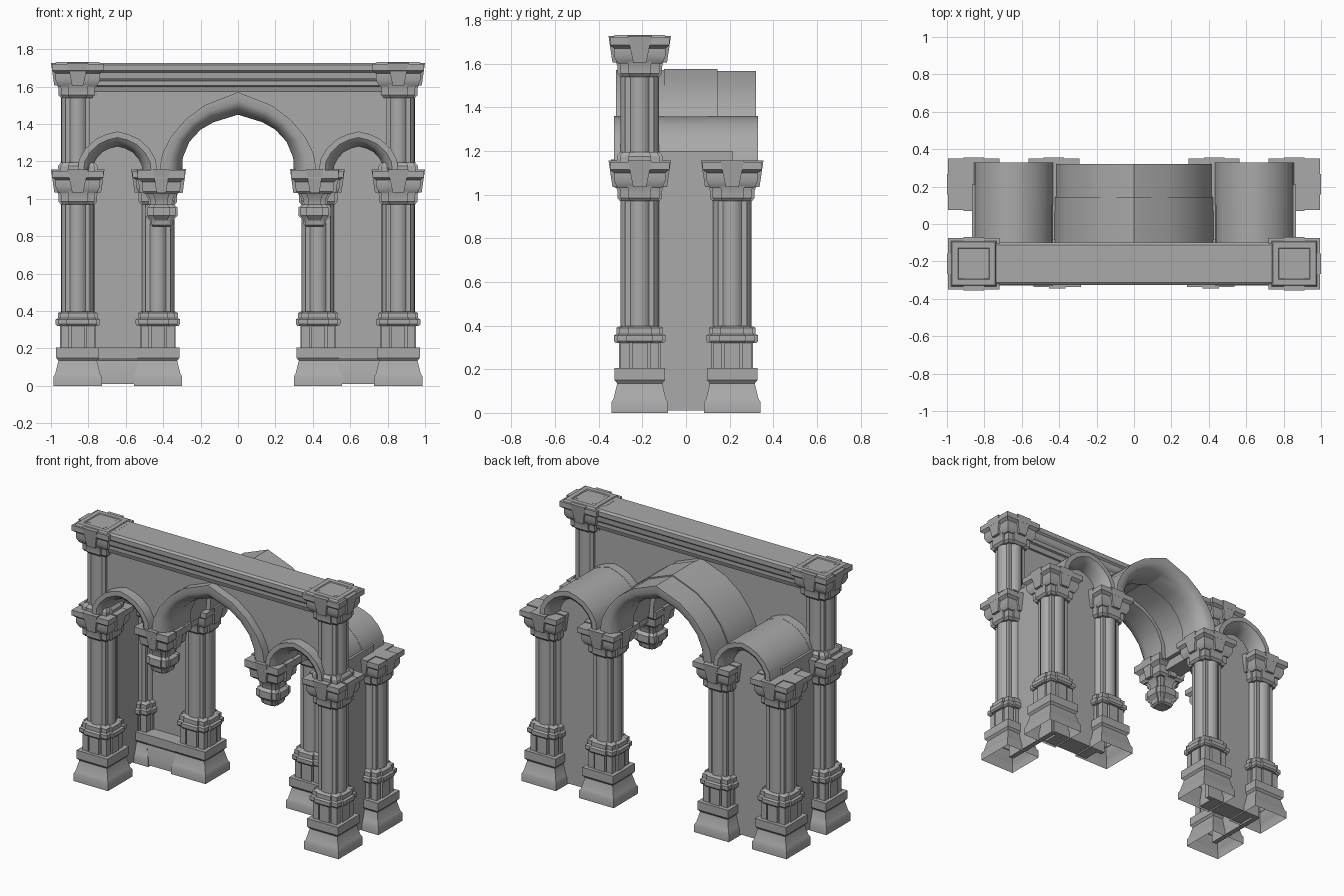
import bpy, bmesh, math
from mathutils import Vector

cube = bpy.data.objects.get("Cube")
if cube:
    bpy.data.objects.remove(cube, do_unlink=True)

stone = bpy.data.materials.new("grey_stone")
stone.use_nodes = True
GREY = (0.4, 0.4, 0.4, 1)
stone.diffuse_color = GREY
stone.node_tree.nodes["Principled BSDF"].inputs["Base Color"].default_value = GREY
parts = []


def skin(name, rings, bottom=True, top=True, loop=False):
    """Join equal rings of points with quads and cap the two ends."""
    bm = bmesh.new()
    vs = [[bm.verts.new(p) for p in ring] for ring in rings]
    n = len(rings[0])
    for a, b in zip(vs, vs[1:]):
        for i in range(n):
            j = (i + 1) % n
            bm.faces.new((a[i], a[j], b[j], b[i]))
    if bottom:
        bm.faces.new(vs[0][::-1])
    if top:
        bm.faces.new(vs[-1])
    bmesh.ops.recalc_face_normals(bm, faces=bm.faces)
    me = bpy.data.meshes.new(name)
    bm.to_mesh(me)
    bm.free()
    me.materials.append(stone)
    ob = bpy.data.objects.new(name, me)
    bpy.context.collection.objects.link(ob)
    parts.append(ob)
    return ob


def quarter_turns(pts):
    out = []
    for k in range(4):
        c, s = [(1, 0), (0, 1), (-1, 0), (0, -1)][k]
        out += [(x * c - y * s, x * s + y * c) for x, y in pts]
    return out


# Plans of unit half-width
SQUARE = quarter_turns([(1, 1)])
CROSS = quarter_turns([(1, -.5), (1, .5), (.87, .5), (.87, .87), (.5, .87)])
LOBED = quarter_turns([(.5 + .5 * math.cos(a), .55 * math.sin(a))
                       for a in [math.radians(d) for d in range(-60, 61, 20)]] + [(.75, .75)])


def loft(name, plan, levels, at, **caps):
    x, y, z = at
    return skin(name, [[(x + px * h, y + py * h, z + lz) for px, py in plan]
                       for h, lz in levels], **caps)


def block(name, lo, hi):
    (x0, y0, z0), (x1, y1, z1) = lo, hi
    ring = [(x0, y0), (x1, y0), (x1, y1), (x0, y1)]
    return skin(name, [[(x, y, z) for x, y in ring] for z in (z0, z1)])


def keystones(name, at, z0, z1, low, high, reach):
    """Wedges that show in the middle of all four faces."""
    x, y, z = at
    for k in range(2):
        rings = []
        for w, r, lz in ((low, reach - .018, z0), (high, reach, z1)):
            a, b = (w, r) if k else (r, w)
            rings.append([(x + px * a, y + py * b, z + lz) for px, py in SQUARE])
        skin(name, rings)


def capital(name, at):
    loft(name + "_neck", CROSS, [(.09, .97), (.103, .985), (.103, 1.02), (.11, 1.04)], at)
    loft(name + "_abacus", SQUARE, [(.1, 1.03), (.107, 1.04), (.118, 1.065), (.118, 1.1),
                                    (.137, 1.115), (.137, 1.15)], at)
    keystones(name + "_keystones", at, 1.035, 1.157, .03, .055, .143)


def column(name, x, y):
    at = (x, y, 0)
    loft(name + "_plinth", SQUARE, [(.129, 0), (.129, .05), (.12, .065), (.103, .135),
                                    (.115, .15), (.115, .205)], at, bottom=False)
    # pedestal of a core, cross arms and corner posts
    loft(name + "_pedestal_core", SQUARE, [(.072, .2), (.072, .325)], at)
    block(name + "_pedestal_arm", (x - .095, y - .036, .2), (x + .095, y + .036, .325))
    block(name + "_pedestal_arm", (x - .036, y - .095, .2), (x + .036, y + .095, .325))
    for sx, sy in SQUARE:
        loft(name + "_pedestal_post", SQUARE, [(.021, .2), (.021, .325)],
             (x + sx * .068, y + sy * .068, 0))
    loft(name + "_base_ring", CROSS, [(.11, .32), (.119, .33), (.119, .355), (.106, .362),
                                      (.106, .39), (.09, .398)], at)
    loft(name + "_shaft", LOBED, [(.0885, .39), (.0885, .985)], at)
    capital(name + "_capital", at)


def lerp_arch(cx, outer, inner, t):
    half = [(i[0] + (o[0] - i[0]) * t, i[1] + (o[1] - i[1]) * t) for o, i in zip(outer, inner)]
    return [(cx - x, z) for x, z in half] + [(cx + x, z) for x, z in half[-2::-1]]


def arch(name, cx, curves, profile):
    """Sweep a (thickness, depth) profile over an arch."""
    lines = [(lerp_arch(cx, *curves, t), y) for t, y in profile]
    count = len(lines[0][0])
    return skin(name, [[(pts[i][0], y, pts[i][1]) for pts, y in lines] for i in range(count)])


def moulding(y0, y1, s=1):
    d = 1 if y1 > y0 else -1
    return [(s, y0), (.6, y0), (.35, y0 + d * .015), (.15, y0 + d * .045),
            (0, y0 + d * .09), (0, y1), (s, y1)]


def prism_y(name, pts, y0, y1):
    return skin(name, [[(x, y, z) for x, z in pts] for y in (y0, y1)])


def prism_x(name, pts, x0, x1):
    return skin(name, [[(x, y, z) for y, z in pts] for x in (x0, x1)])


MAIN = ([(.425, 1.12), (.405, 1.24), (.36, 1.33), (.28, 1.425), (.18, 1.5), (0, 1.57)],
        [(.3, 1.12), (.295, 1.22), (.26, 1.305), (.2, 1.37), (.13, 1.41), (0, 1.45)])
SIDE = ([(.215, 1.12), (.205, 1.21), (.17, 1.27), (.115, 1.32), (.06, 1.345), (0, 1.36)],
        [(.135, 1.12), (.13, 1.18), (.112, 1.215), (.08, 1.25), (.04, 1.27), (0, 1.28)])
OX, IX, CY, BAY = .857, .428, .212, .645

for s, side in ((1, "left"), (-1, "right")):
    # columns on the ground
    column(side + "_front_column", s * OX, -CY)
    column(side + "_back_outer_column", s * OX, CY)
    column(side + "_back_inner_column", s * IX, CY)

    # upper column
    at = (s * OX, -CY, 0)
    loft(side + "_upper_base", CROSS, [(.105, 1.15), (.105, 1.175), (.09, 1.195)], at)
    loft(side + "_upper_shaft", LOBED, [(.0885, 1.15), (.0885, 1.57)], at)
    up = (s * OX, -CY, .57)
    capital(side + "_upper_capital", up)
    loft(side + "_upper_cap_top", SQUARE, [(.125, 1.145), (.115, 1.162), (.085, 1.162),
                                           (.08, 1.155)], up)

    # hanging pendant in place of a front inner column
    hang = (s * .41, -CY, 0)
    loft(side + "_pendant", CROSS, [(.045, .85), (.058, .86), (.062, .885), (.086, .91),
                                    (.086, .955), (.066, .97), (.07, 1.0), (.088, 1.03)], hang)
    loft(side + "_pendant_cap", SQUARE, [(.085, 1.025), (.1, 1.04), (.104, 1.09),
                                         (.126, 1.11), (.126, 1.155)], hang)
    keystones(side + "_pendant_keystones", hang, 1.03, 1.16, .025, .045, .132)
    block(side + "_lintel", (s * .42 - .06, -CY, 1.06), (s * .42 + .06, CY, 1.15))

    # side bay walls and inner plinth
    cx = s * BAY
    block(side + "_side_wall", (s * .848 - .017, -CY, .01), (s * .848 + .017, CY, 1.2))
    opening = lerp_arch(cx, *SIDE, .4)
    prism_y(side + "_back_wall", [(cx - .21, .01), (cx - .21, 1.13)] + opening
            + [(cx + .21, 1.13), (cx + .21, .01)], .195, .225)
    prism_x(side + "_wall_plinth", [(.2, .01), (.09, .01), (.09, .05), (.11, .135),
                                    (.1, .15), (.1, .205), (.2, .205)], cx - .17, cx + .17)

    # side bay arches and vault
    arch(side + "_front_arch", cx, SIDE, moulding(-.33, -.1))
    arch(side + "_vault", cx, SIDE, [(.98, -.11), (.25, -.11), (.25, .11), (.98, .11)])
    arch(side + "_back_arch", cx, SIDE, moulding(.33, .1))

# middle arches and vault
arch("main_front_arch", 0, MAIN, moulding(-.32, -.08))
arch("main_vault", 0, MAIN, [(1.04, -.1), (.25, -.1), (.25, .145), (1.04, .145)])
arch("main_back_arch", 0, MAIN, moulding(.32, .13, .97))

# wall between the arches and the beam
edge = (lerp_arch(-BAY, *SIDE, .5) + lerp_arch(0, *MAIN, .5) + lerp_arch(BAY, *SIDE, .5))
prism_y("spandrel_wall", [(-OX, 1.12)] + edge + [(OX, 1.12), (OX, 1.6), (-OX, 1.6)],
        -CY - .05, -CY + .05)

# stepped beam
steps = [(.065, 1.57), (.075, 1.6), (.088, 1.605), (.088, 1.63), (.1, 1.645),
         (.103, 1.675), (.114, 1.685), (.114, 1.715), (.1, 1.726)]
prism_x("beam", [(-CY - h, z) for h, z in steps] + [(-CY + h, z) for h, z in steps[::-1]],
        -.82, .82)

bpy.ops.object.select_all(action='DESELECT')
for ob in parts:
    ob.select_set(True)
bpy.context.view_layer.objects.active = parts[0]
bpy.ops.object.shade_smooth_by_angle(angle=math.radians(32))
